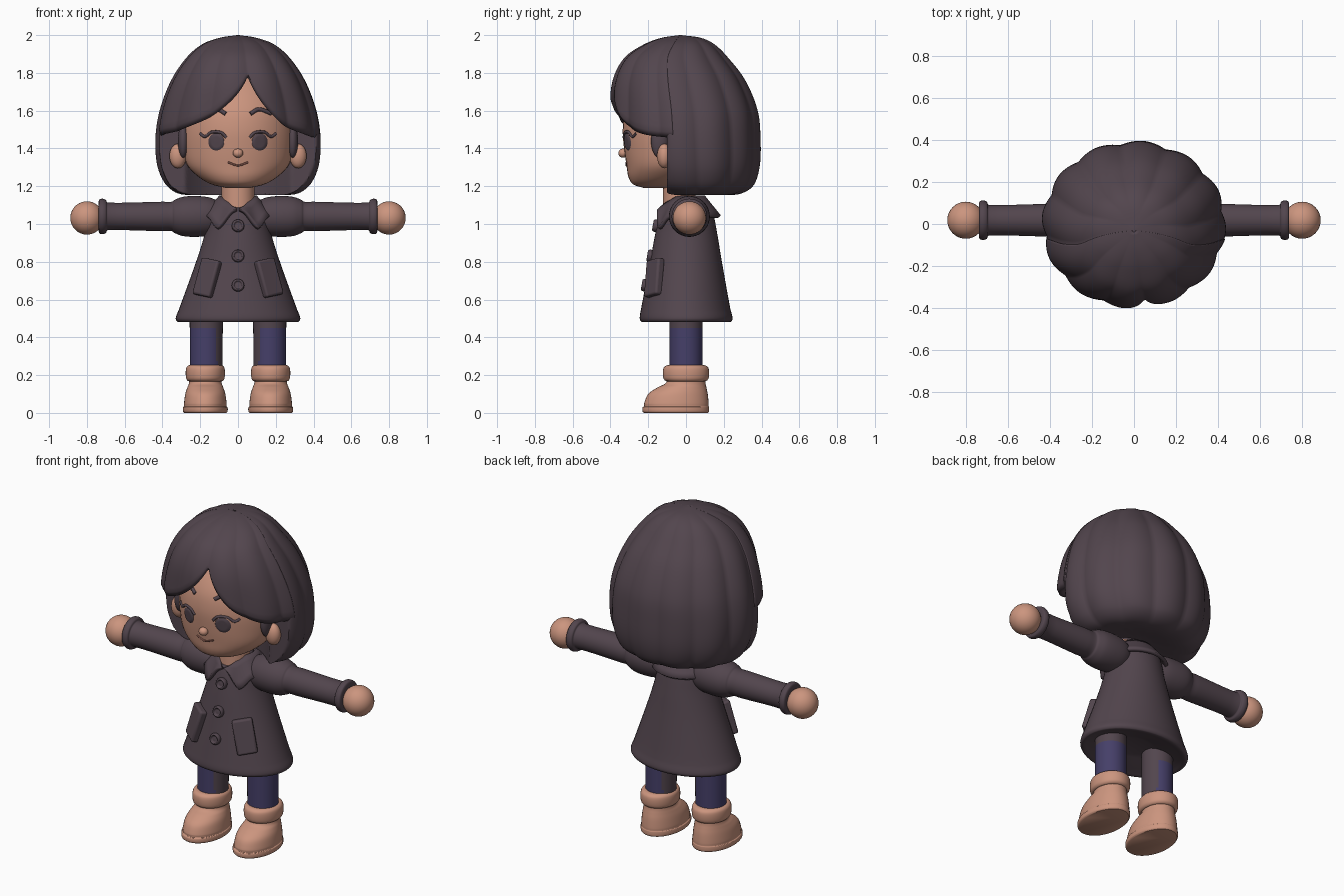
import bpy, bmesh
from math import sin, cos, pi, radians, exp
from mathutils import Vector, Matrix
from mathutils.bvhtree import BVHTree

cube = bpy.data.objects.get("Cube")
if cube:
    bpy.data.objects.remove(cube, do_unlink=True)


def material(name, rgb):
    m = bpy.data.materials.new(name)
    m.use_nodes = True
    m.diffuse_color = (*rgb, 1)
    m.node_tree.nodes["Principled BSDF"].inputs["Base Color"].default_value = (*rgb, 1)
    return m


DARK = material("dark plum", (0.085, 0.06, 0.075))
SKIN = material("warm skin", (0.6, 0.3, 0.21))
NAVY = material("navy", (0.06, 0.05, 0.14))
BROWN = material("lip brown", (0.22, 0.09, 0.07))


def finish(name, bm, mats, matrix=None, recalc=True):
    if matrix:
        bm.transform(matrix)
    if recalc:
        bmesh.ops.recalc_face_normals(bm, faces=bm.faces)
    me = bpy.data.meshes.new(name)
    bm.to_mesh(me)
    bm.free()
    for m in mats:
        me.materials.append(m)
    me.shade_smooth()
    me.set_sharp_from_angle(angle=radians(50))
    ob = bpy.data.objects.new(name, me)
    bpy.context.collection.objects.link(ob)
    return ob


def smooth(rows, n=5):
    """Spline through rows, spaced by chord length."""
    p = [Vector(r) for r in rows]
    k = len(p) - 1
    t = [0.0]
    for a, b in zip(p, p[1:]):
        t.append(t[-1] + max((b - a).length, 1e-4))
    m = []
    for i in range(k + 1):
        lo, hi = max(i - 1, 0), min(i + 1, k)
        m.append((p[hi] - p[lo]) / (t[hi] - t[lo]))
    out = []
    for i in range(k):
        h = t[i + 1] - t[i]
        for s in range(n):
            u = s / n
            w = 1 - u
            out.append(p[i] * ((1 + 2 * u) * w * w) + p[i + 1] * (u * u * (3 - 2 * u))
                       + (m[i] * (u * w * w) - m[i + 1] * (u * u * w)) * h)
    return out + [p[-1]]


def grid(point, cols, rows, wrap):
    """Quads through point(column, row); closed with caps when wrapped."""
    bm = bmesh.new()
    v = [[bm.verts.new(point(i, j)) for j in range(rows)] for i in range(cols)]
    for i in range(cols if wrap else cols - 1):
        a, b = v[i], v[(i + 1) % cols]
        for j in range(rows - 1):
            bm.faces.new((a[j], a[j + 1], b[j + 1], b[j]))
    if wrap:
        bm.faces.new([c[0] for c in v])
        bm.faces.new([c[-1] for c in v])
    return bm


def ring_point(row, a, s=1.0):
    """Row is height, half width, front y, back y; angle runs from the front."""
    z, rx, yf, yb = row
    return Vector((rx * s * sin(a), (yf + yb) / 2 - (yb - yf) / 2 * s * cos(a), z))


def loft(name, rows, mats, matrix=None, n=5, segs=40):
    r = smooth(rows, n)
    bm = grid(lambda i, j: ring_point(r[j], 2 * pi * i / segs), segs, len(r), True)
    return finish(name, bm, mats, matrix)


def round_rows(*pairs):
    return [(t, r, -r, r) for t, r in pairs]


def ball(name, centre, size, mat):
    bm = bmesh.new()
    bmesh.ops.create_uvsphere(bm, u_segments=32, v_segments=18, radius=1)
    return finish(name, bm, [mat], Matrix.Translation(centre) @ Matrix.Diagonal((*size, 1)))


# Head and neck
head = loft("head", [(1.85, .03, -.1, 0), (1.8, .16, -.19, .1), (1.7, .25, -.27, .2), (1.6, .29, -.32, .22),
                     (1.5, .3, -.335, .22), (1.4, .297, -.328, .2), (1.31, .268, -.315, .12),
                     (1.25, .21, -.305, .06), (1.21, .14, -.28, -.02), (1.19, .06, -.22, -.1)], [SKIN])
loft("neck", [(1.26, .085, -.12, .05), (1.0, .09, -.122, .05)], [SKIN], n=2)
ball("nose", (0, -.333, 1.375), (.027, .025, .024), SKIN)

tree = BVHTree.FromPolygons([v.co for v in head.data.vertices], [p.vertices for p in head.data.polygons])


def on_face(x, z, lift=0.0):
    hit = tree.ray_cast(Vector((x, -2, z)), Vector((0, 1, 0)))[0]
    return Vector((x, hit.y - lift, z))


def stroke(name, pts, radius, mat):
    cu = bpy.data.curves.new(name, 'CURVE')
    cu.dimensions = '3D'
    cu.bevel_depth = radius
    cu.bevel_resolution = 2
    cu.use_fill_caps = True
    path = smooth([(x, z) for x, z in pts], 6)
    sp = cu.splines.new('POLY')
    sp.points.add(len(path) - 1)
    for q, (x, z) in zip(sp.points, path):
        q.co = (*on_face(x, z, .001), 1)
    cu.materials.append(mat)
    bpy.context.collection.objects.link(bpy.data.objects.new(name, cu))


# Face details, ears and sideburns
stroke("mouth", [(-.055, 1.328), (0, 1.31), (.055, 1.328)], .005, BROWN)
for side, s in (("left", 1), ("right", -1)):
    eye = grid(lambda i, j: on_face(s * .115 + .042 * (1 - j / 5.01) * sin(i * pi / 16),
                                    1.435 + .046 * (1 - j / 5.01) * cos(i * pi / 16),
                                    .001 if j == 0 else .007), 32, 6, True)
    # the outer cap would cut through the face
    bmesh.ops.delete(eye, geom=[f for f in eye.faces if len(f.verts) > 4][:1], context='FACES')
    finish(side + "_eye", eye, [DARK])
    stroke(side + "_lash", [(s * x, z) for x, z in
                            ((.062, 1.458), (.09, 1.484), (.14, 1.486), (.175, 1.463), (.2, 1.478))], .008, DARK)
    stroke(side + "_brow", [(s * x, z) for x, z in ((.065, 1.583), (.11, 1.607), (.175, 1.585))], .011, DARK)
    ball(side + "_ear", (s * .318, -.115, 1.36), (.045, .038, .065), SKIN)
    ball(side + "_sideburn", (s * .29, -.14, 1.44), (.028, .045, .09), DARK)

# Hair: scalloped locks running from the crown
PART = radians(9)
hair = smooth([(2, .005, -.035, -.025), (1.985, .1, -.13, .08), (1.95, .19, -.22, .15), (1.88, .27, -.32, .22),
               (1.76, .35, -.38, .31), (1.6, .41, -.395, .375), (1.45, .432, -.39, .39),
               (1.3, .42, -.37, .385), (1.2, .37, -.32, .35), (1.155, .28, -.2, .26), (1.17, .05, 0, .1)], 6)


def lock_point(a, f, s=1.0):
    k = min(int(f), len(hair) - 2)
    row = hair[k].lerp(hair[k + 1], f - k)
    amp = .045 * min(1, f / 10)
    return ring_point(row, a, s + amp * (abs(sin(6 * (a - PART))) - .65))


def back_hair(i, j):
    p = lock_point(PART + 2 * pi * i / 144, j)
    if p.z < 1.78:  # hollow for the face and neck
        p.y = max(p.y, .06 - .16 * min(1, (p.x / .28) ** 2))
    return p


finish("back_hair", grid(back_hair, 144, len(hair), True), [DARK])


def fringe(i, j):
    a = PART + radians(-89 + i * 160 / 120)
    d = (a - PART) * 180 / pi
    edge = 1.45 + .33 * exp(-abs(d) / (18 if d > 0 else 29))
    f = next(k for k, r in enumerate(hair) if r[0] <= edge)
    f = f - (edge - hair[f][0]) / (hair[f - 1][0] - hair[f][0])
    return lock_point(a, .2 + (f - .2) * j / 30, 1.012 - (.03 if j == 30 else 0))


ob = finish("fringe", grid(fringe, 121, 31, False), [DARK], recalc=False)
ob.modifiers.new("thickness", 'SOLIDIFY').thickness = .035

# Coat body
loft("coat", [(1.14, .07, -.06, .06), (1.11, .11, -.1, .11), (1.07, .15, -.132, .14), (.95, .175, -.162, .165),
              (.8, .222, -.19, .19), (.55, .312, -.238, .235), (.5, .33, -.245, .247), (.482, .318, -.235, .236),
              (.49, .28, -.2, .2), (.53, .1, -.08, .08)], [DARK], segs=48)


# Collar with two pointed front flaps
def collar(i, j):
    a = radians(3 + i * 354 / 118)
    d = min(a, 2 * pi - a) * 180 / pi
    c = max(0, cos(a)) ** 4
    top = ring_point((1.15 - .065 * c, .1, -.1 - .045 * c, .1), a)
    low = ring_point((1.045 - .065 * exp(-((d - 35) / 15) ** 2), .19, -.185, .185), a)
    return top.lerp(low, min(1, d / 35) * j / 4)


ob = finish("collar", grid(collar, 119, 5, False), [DARK], recalc=False)
ob.modifiers.new("thickness", 'SOLIDIFY').thickness = .02

# Buttons
for k, (z, y) in enumerate(((.99, -.155), (.83, -.185), (.675, -.214))):
    loft("button_%d" % (k + 1), round_rows((.012, .004), (.012, .017), (.02, .022), (.02, .028), (.01, .033),
                                           (-.01, .033)), [DARK],
         Matrix.Translation((0, y, z)) @ Matrix.Rotation(radians(80), 4, 'X'), n=3, segs=24)

for side, s in (("left", 1), ("right", -1)):
    # Pocket
    bm = bmesh.new()
    bmesh.ops.create_cube(bm, size=1)
    turn = (Matrix.Rotation(s * radians(34), 4, 'Z') @ Matrix.Rotation(radians(-12), 4, 'X')
            @ Matrix.Rotation(s * radians(-10), 4, 'Y'))
    ob = finish(side + "_pocket", bm, [DARK],
                Matrix.Translation((s * .163, -.168, .715)) @ turn @ Matrix.Diagonal((.115, .045, .2, 1)))
    bev = ob.modifiers.new("soft_edges", 'BEVEL')
    bev.width, bev.segments = .012, 3
    # Sleeve with puffed shoulder and cuff, then hand
    out = Matrix.Translation((0, .018, 1.04)) @ Matrix.Rotation(s * pi / 2, 4, 'Y')
    loft(side + "_sleeve", round_rows((.08, .07), (.15, .1), (.22, .108), (.29, .104), (.335, .088), (.35, .078),
                                      (.4, .078), (.69, .073), (.7, .088), (.718, .094), (.735, .088), (.738, .05)),
         [DARK], out)
    ball(side + "_hand", (s * .8, .018, 1.032), (.088, .088, .088), SKIN)
    # Leg with dark inner side and upper edge
    place = Matrix.Translation((s * .168, 0, 0))
    leg = loft(side + "_leg", round_rows((.55, .088), (.2, .086)), [NAVY, DARK], place, n=14)
    for p in leg.data.polygons:
        if p.center.z > .45 or abs(p.center.x) < .112:
            p.material_index = 1
    # Boot and its cuff
    place = Matrix.Translation((s * .173, 0, 0))
    loft(side + "_boot", [(.2, .085, -.1, .1), (.16, .086, -.105, .103), (.135, .095, -.15, .108),
                          (.1, .106, -.2, .115), (.05, .113, -.222, .12), (.035, .113, -.222, .12),
                          (.03, .118, -.23, .122), (.008, .118, -.23, .122), (0, .112, -.222, .117)], [SKIN], place)
    loft(side + "_boot_cuff", [(.25, .06, -.06, .06), (.252, .088, -.1, .1), (.235, .102, -.12, .12),
                               (.185, .102, -.12, .12), (.168, .09, -.105, .105), (.17, .06, -.07, .07)],
         [SKIN], place)
